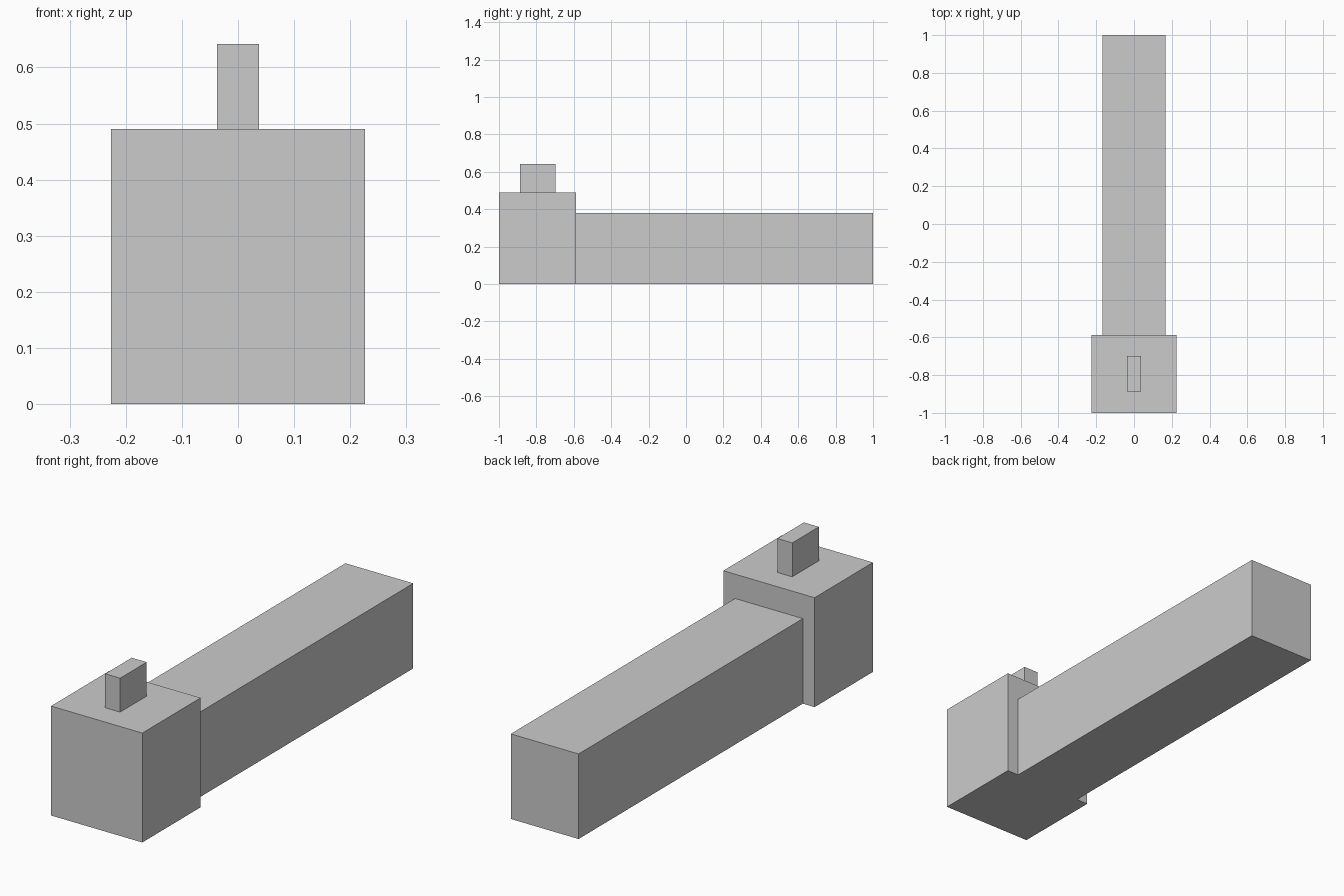
import bpy

if "Cube" in bpy.data.objects:
    bpy.data.objects.remove(bpy.data.objects["Cube"])

grey = bpy.data.materials.new("plain_grey")
grey.diffuse_color = (0.6, 0.6, 0.6, 1)
grey.use_nodes = True
grey.node_tree.nodes["Principled BSDF"].inputs["Base Color"].default_value = grey.diffuse_color


def box(name, x, y, z):
    """Box spanning the given (min, max) ranges."""
    spans = (x, y, z)
    bpy.ops.mesh.primitive_cube_add(size=1, location=[(a + b) / 2 for a, b in spans])
    ob = bpy.context.object
    ob.name = name
    ob.scale = [b - a for a, b in spans]
    bpy.ops.object.transform_apply(location=False, rotation=False, scale=True)
    ob.data.materials.append(grey)
    return ob


# Large block at the front
box("head_block", (-0.226, 0.226), (-1.0, -0.587), (0, 0.49))
# Long beam running to the back
box("long_beam", (-0.168, 0.168), (-0.587, 1.0), (0, 0.381))
# Thin upright tab on the block
box("top_tab", (-0.037, 0.037), (-0.887, -0.699), (0.49, 0.642))
